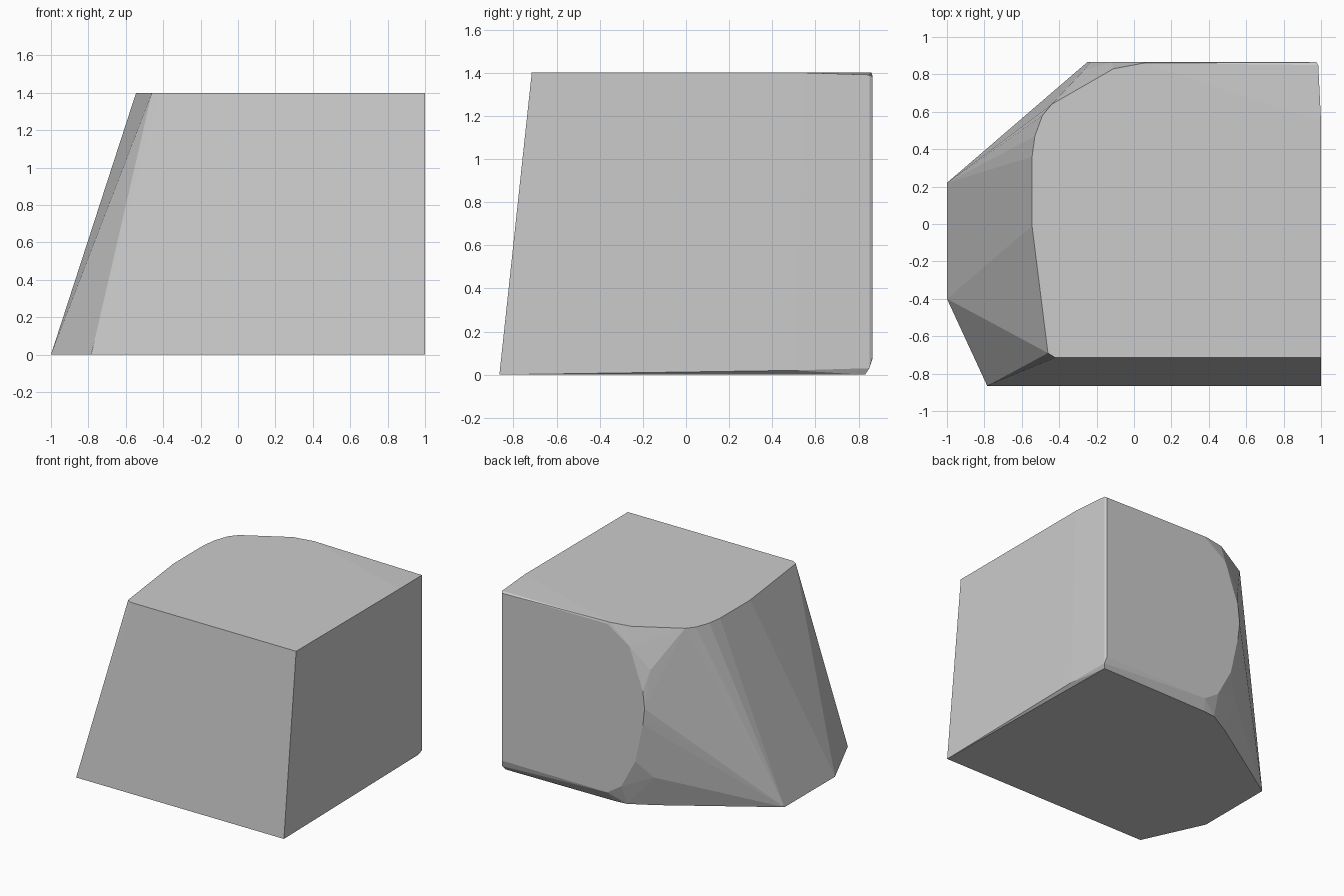
import bpy
import bmesh
import math

cube = bpy.data.objects.get("Cube")
if cube:
    bpy.data.objects.remove(cube, do_unlink=True)

# Single plain colour
grey = bpy.data.materials.new("plain_grey")
grey.use_nodes = True
colour = (0.6, 0.6, 0.6, 1)
grey.diffuse_color = colour
grey.node_tree.nodes["Principled BSDF"].inputs["Base Color"].default_value = colour

# Flat base outline
base = [(x, y, 0) for x, y in (
    (1, -.865), (-.785, -.865), (-1, -.4), (-1, .22),
    (-.24, .71), (-.06, .81), (.04, .82), (.97, .83))]

# Flat top outline with one rounded corner
top = [(x, y, 1.4) for x, y in (
    (1, -.715), (-.42, -.715), (-.46, -.69), (-.545, -.01), (-.545, .36),
    (-.53, .47), (-.49, .58), (-.44, .64), (-.11, .83), (.05, .86), (1, .55))]

# Upright back face with a bowed edge
back = [(x, .865, z) for x, z in (
    (.975, 1.38), (.07, 1.385), (-.12, 1.26), (-.235, .94), (-.25, .81),
    (-.235, .68), (-.17, .38), (-.05, .155), (.07, .075), (.975, .08))]

# Narrow bevels at the side and the rounded corner
bevels = [(.985, .85, 1.39), (.985, .85, .03), (1, .5, .02),
          (-.27, .82, 1.1), (-.31, .81, .7), (-.27, .78, .25)]

# Wrap the outlines into one solid
bm = bmesh.new()
for point in base + top + back + bevels:
    bm.verts.new(point)
hull = bmesh.ops.convex_hull(bm, input=bm.verts[:])
spare = {g for g in hull["geom_interior"] + hull["geom_unused"]
         if isinstance(g, bmesh.types.BMVert)}
bmesh.ops.delete(bm, geom=list(spare), context="VERTS")
bmesh.ops.dissolve_limit(bm, angle_limit=math.radians(0.3),
                         verts=bm.verts[:], edges=bm.edges[:])
bmesh.ops.recalc_face_normals(bm, faces=bm.faces[:])

mesh = bpy.data.meshes.new("faceted_block")
bm.to_mesh(mesh)
bm.free()
mesh.materials.append(grey)
block = bpy.data.objects.new("faceted_block", mesh)
bpy.context.collection.objects.link(block)
